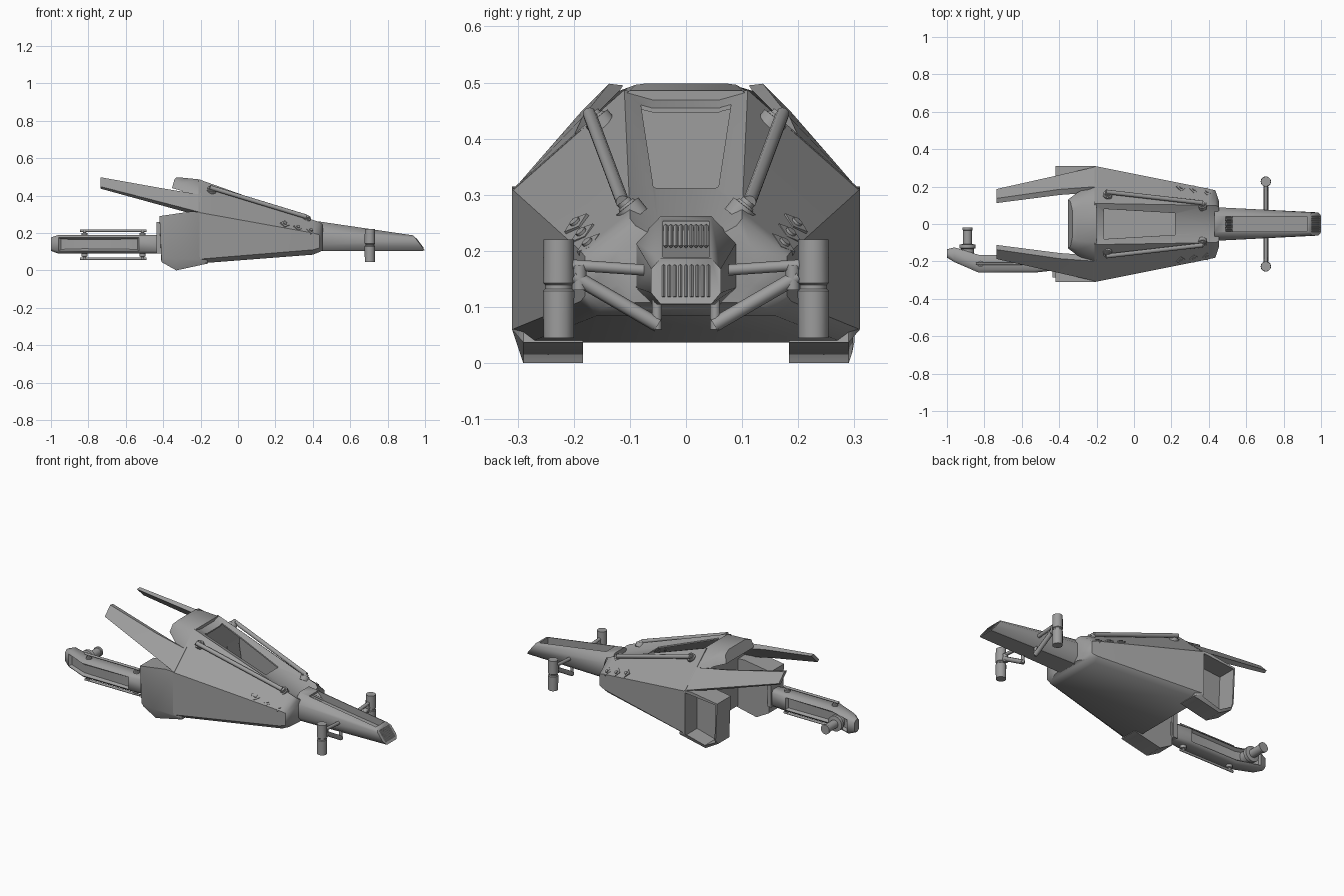
import bpy, bmesh, math
from mathutils import Vector

if "Cube" in bpy.data.objects:
    bpy.data.objects.remove(bpy.data.objects["Cube"])

# Dark grey paint shared by every part
paint = bpy.data.materials.new("dark_grey")
paint.diffuse_color = (.34, .34, .34, 1)
paint.use_nodes = True
paint.node_tree.nodes["Principled BSDF"].inputs["Base Color"].default_value = paint.diffuse_color


def finish(name, bm, mirror=False):
    bmesh.ops.recalc_face_normals(bm, faces=bm.faces)
    me = bpy.data.meshes.new(name)
    bm.to_mesh(me)
    bm.free()
    me.materials.append(paint)
    ob = bpy.data.objects.new(name, me)
    bpy.context.collection.objects.link(ob)
    if mirror:
        m = ob.modifiers.new("mirror", 'MIRROR')
        m.use_axis = (False, True, False)
    return ob


def loft_bm(rings):
    bm = bmesh.new()
    vs = [[bm.verts.new(p) for p in r] for r in rings]
    n = len(vs[0])
    for a, b in zip(vs, vs[1:]):
        for i in range(n):
            j = (i + 1) % n
            bm.faces.new((a[i], a[j], b[j], b[i]))
    bm.faces.new(vs[0])
    bm.faces.new(vs[-1])
    bmesh.ops.recalc_face_normals(bm, faces=bm.faces)
    return bm


def loft(name, rings, mirror=False):
    return finish(name, loft_bm(rings), mirror)


def sym(half):
    """Full ring from (x, y, z) points of the +y half."""
    return half + [(x, -y, z) for x, y, z in reversed(half)]


def at(x, pts):
    return sym([(x, y, z) for y, z in pts])


def box(name, lo, hi, mirror=False):
    c = [(0, 0), (1, 0), (1, 1), (0, 1)]
    rings = [[((lo, hi)[i][0], (lo, hi)[j][1], z) for i, j in c] for z in (lo[2], hi[2])]
    return loft(name, rings, mirror)


def turned(name, a, b, prof, n=12, mirror=False):
    """Turned shape between a and b; prof = (fraction, radius) list."""
    a, b = Vector(a), Vector(b)
    d = b - a
    up = Vector((1, 0, 0)) if abs(d.normalized().x) < 0.8 else Vector((0, 0, 1))
    u = d.cross(up).normalized()
    v = d.cross(u).normalized()
    rings = [[a + d * t + r * (math.cos(k * math.tau / n) * u + math.sin(k * math.tau / n) * v)
              for k in range(n)] for t, r in prof]
    return loft(name, rings, mirror)


def rod(name, a, b, r, n=12, mirror=False):
    return turned(name, a, b, [(0, r), (1, r)], n, mirror)


def cut(ob, cutter):
    cutter.hide_render = True
    cutter.hide_viewport = True
    m = ob.modifiers.new("cut", 'BOOLEAN')
    m.operation = 'DIFFERENCE'
    m.solver = 'EXACT'
    m.object = cutter


# Main hull: hollow shell with a shallow trough and an open seat well
hull = loft("hull", [
    at(-.21, [(.06, .473), (.11, .487), (.31, .31), (.31, .06), (.28, .037)]),
    at(.40, [(.05, .245), (.1, .27), (.188, .2), (.188, .11), (.16, .084)]),
    at(.435, [(.05, .23), (.1, .258), (.18, .19), (.18, .12), (.15, .098)]),
    at(.455, [(.045, .22), (.09, .245), (.12, .2), (.12, .14), (.09, .108)])])
cut(hull, loft("hull_cavity_cutter", [
    at(-.2, [(.06, .462), (.108, .474), (.299, .305), (.299, .064), (.276, .045)]),
    at(.39, [(.05, .239), (.097, .262), (.18, .196), (.18, .115), (.155, .092)])]))
well = [(-.16, .55, .082), (-.16, .44, .08), (.22, .27, .058), (.22, .55, .058)]
cut(hull, loft("seat_well_cutter", [[(x, s * y, z) for x, z, y in well] for s in (-1, 1)]))

# Hood overhanging at the rear
loft("rear_hood", [
    sym([(-.33, .075, .498), (-.34, .12, .485), (-.353, .13, .44)]),
    at(-.30, [(.09, .496), (.14, .465), (.17, .425)]),
    at(-.2, [(.1, .486), (.2, .405), (.22, .35)])])

# Side pods: the +y one is an open bay
prof = [(-.16, .037), (-.33, 0), (-.41, .045), (-.42, .29), (-.25, .315), (-.205, .312)]
for side, label in ((1, "left"), (-1, "right")):
    pod = loft(label + "_pod", [
        [(x, side * .184, z) for x, z in prof],
        [(x, side * .29, z) for x, z in prof],
        [(min(x, -.205), side * .31, max(z, .06) if x > -.4 else max(z, .075)) for x, z in prof]])
    if side > 0:
        bay = [(-.212, .05), (-.33, .018), (-.402, .055), (-.41, .28), (-.212, .3)]
        cut(pod, loft("bay_cutter", [[(x, y, z) for x, z in bay] for y in (.2, .4)]))

# Swept rear fins
loft("rear_fin", [
    [(-.735, .137, .498), (-.735, .187, .448), (-.735, .172, .437), (-.735, .112, .495)],
    [(-.4, .185, .438), (-.4, .262, .362), (-.4, .24, .345), (-.4, .155, .428)],
    [(-.2, .20, .405), (-.2, .307, .31), (-.2, .27, .29), (-.2, .17, .38)]], mirror=True)

# Nose with top recess and slanted front grille
nose = loft("nose", [
    at(.43, [(.045, .262), (.09, .215), (.09, .135), (.06, .104)]),
    sym([(.938, .045, .187), (.952, .062, .168), (.985, .062, .125), (1.0, .045, .105)])])
slot = [(.49, .3), (.49, .21), (.925, .15), (.925, .3)]
cut(nose, loft("nose_slot_cutter", [[(x, y, z) for x, z in slot] for y in (-.041, .041)]))
for i in range(9):
    y = (i - 4) * .01
    rod("front_grille_rib", (.949, y, .174), (.991, y, .118), .003, 4)
    rod("slot_louver", (.492, y * .9, .245), (.525, y * .9, .208), .004, 4)

# Steering pods and their arms beside the nose
X = .705
turned("steering_pod", (X, .227, .045), (X, .227, .22),
       [(0, .027), (.48, .028), (.5, .024), (.54, .024), (.56, .028), (1, .027)], 12, True)
rod("upper_arm", (X, .06, .165), (X, .205, .175), .01, 8, True)
rod("lower_arm", (X, .05, .068), (X, .2, .155), .013, 8, True)
rod("arm_post", (X, .052, .06), (X, .052, .12), .009, 8, True)
rod("arm_joint", (X, .19, .13), (X, .19, .175), .013, 8, True)

# Hand rails with flanged feet
A, B = Vector((-.15, .172, .444)), Vector((.365, .113, .287))
up = Vector((0, .62, .78))
rod("rail", A, B, .012, 12, True)
for p in (A + Vector((.008, -.01, -.004)), B + Vector((0, -.006, -.004))):
    rod("rail_leg", p + up * .008, p - up * .03, .013, 12, True)
    turned("rail_foot", p + up * .001, p - up * .03,
           [(0, .016), (.15, .018), (.16, .025), (1, .025)], 12, True)

# Diamond fittings on the hull flanks
for i in range(3):
    p = Vector((.25 + .07 * i, .194 - .011 * i, .247 - .018 * i))
    n = Vector((.33, .60, .73)).normalized()
    rod("diamond_plate", p - n * .012, p + n * .005, .026, 4, True)
    rod("diamond_stud", p, p + n * .010, .01, 8, True)

# Tail boom: chamfered beam with recessed sides and a bent end
path = [(-1.0, -.135, -.180, .036), (-.96, -.125, -.204, .050), (-.83, -.165, -.26, .050),
        (-.53, -.165, -.26, .050), (-.40, -.18, -.245, .050)]
rings = []
for x, yi, yo, h in path:
    c, z = .014, .14
    rings.append([(x, yi, z - h + c), (x, yi, z + h - c), (x, yi - c, z + h), (x, yo + c, z + h),
                  (x, yo, z + h - c), (x, yo, z - h + c), (x, yo + c, z - h), (x, yi - c, z - h)])
bm = loft_bm(rings)
for front in (True, False):
    faces = [f for f in bm.faces if len(f.verts) == 4
             and abs(f.normal.z) < .05 and -.95 < f.calc_center_median().x < -.6
             and (f.normal.y < 0) == front]
    bmesh.ops.inset_region(bm, faces=faces, thickness=.012, depth=-.016)
finish("tail_boom", bm)
box("boom_flange", (-.435, -.285, .09), (-.41, -.17, .26))
for z, s in ((.212, -1), (.062, 1)):
    rod("boom_rod", (-.845, -.213, z), (-.49, -.213, z), .007, 8)
    for x in (-.82, -.51):
        turned("rod_mount", (x, -.213, z), (x, -.213, z + s * .03),
               [(0, .009), (.35, .009), (.4, .017), (1, .017)], 10)

# Short pipe at the boom end
turned("end_pipe", (-.89, -.17, .14), (-.89, -.02, .14),
       [(0, .036), (.25, .036), (.27, .045), (.4, .045), (.42, .024), (.9, .024), (.92, .028), (1, .028)], 14)

# Smooth round parts, keep hard edges
for ob in bpy.data.objects:
    if not ob.hide_render:
        ob.select_set(True)
        bpy.context.view_layer.objects.active = ob
bpy.ops.object.shade_smooth_by_angle(angle=math.radians(46))
